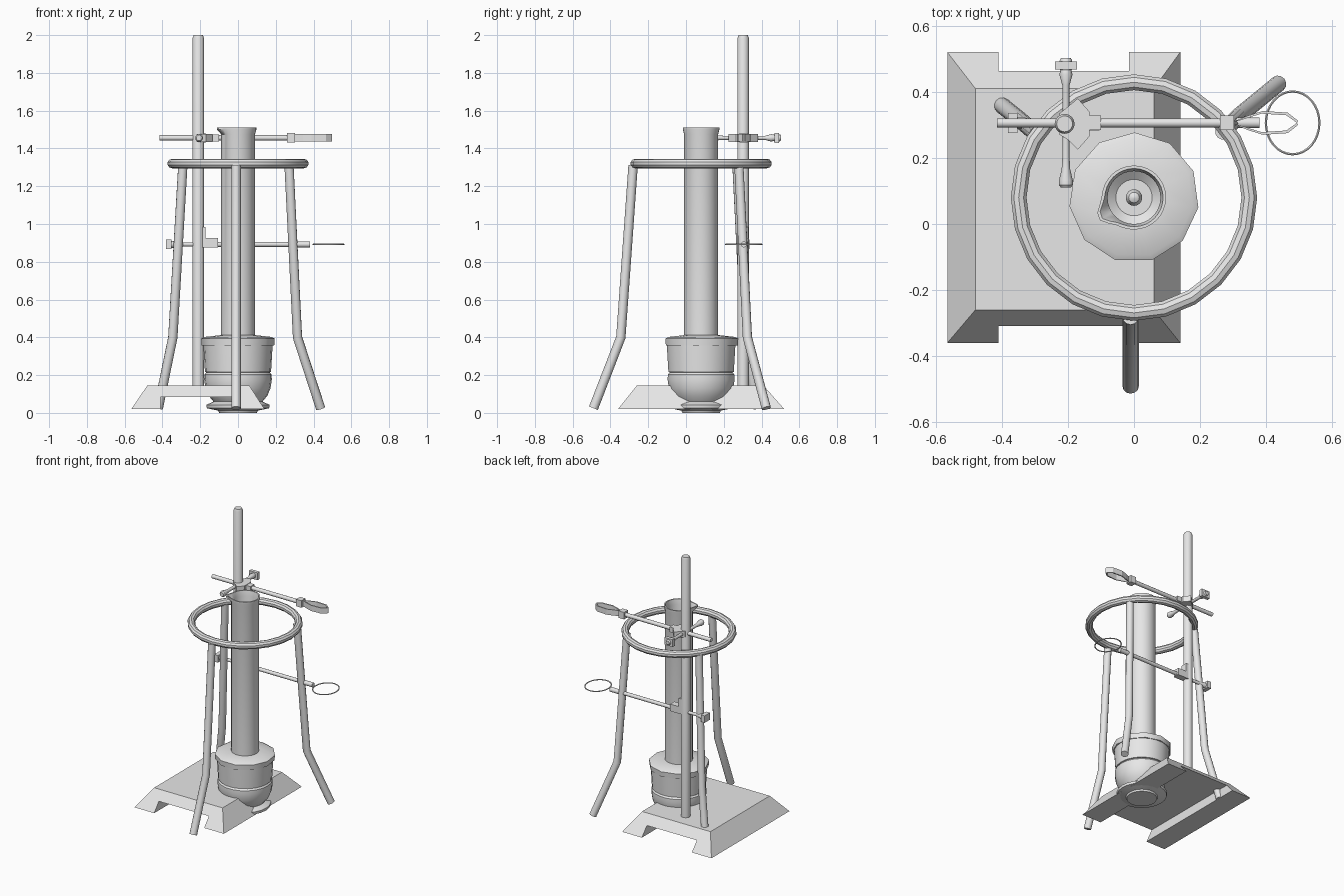
import bpy, bmesh, math
from mathutils import Vector

cube = bpy.data.objects.get("Cube")
if cube:
    bpy.data.objects.remove(cube, do_unlink=True)

grey = bpy.data.materials.new("light grey")
grey.use_nodes = True
grey.diffuse_color = (0.8, 0.8, 0.8, 1)
grey.node_tree.nodes["Principled BSDF"].inputs["Base Color"].default_value = (0.8, 0.8, 0.8, 1)

STAND = Vector((-0.21, 0.303, 0))   # stand rod axis
AXIS = Vector((0, 0.08, 0))         # pot, cylinder and tripod axis


def finish(name, bm, smooth=True):
    bmesh.ops.recalc_face_normals(bm, faces=bm.faces)
    mesh = bpy.data.meshes.new(name)
    bm.to_mesh(mesh)
    bm.free()
    mesh.materials.append(grey)
    obj = bpy.data.objects.new(name, mesh)
    bpy.context.collection.objects.link(obj)
    if smooth:
        bpy.ops.object.select_all(action='DESELECT')
        obj.select_set(True)
        bpy.context.view_layer.objects.active = obj
        bpy.ops.object.shade_smooth_by_angle(angle=math.radians(35))
    return obj


def lathe(name, profile, origin, axis=(0, 0, 1), sides=24, turn=0.0, shape=None):
    """Spin (radius, distance) points about an axis through origin."""
    bm = bmesh.new()
    rot = Vector((0, 0, 1)).rotation_difference(Vector(axis))
    rings = []
    for r, d in profile:
        ring = []
        for i in range(sides):
            a = turn + math.tau * i / sides
            rr = shape(r, d, a) if shape else r
            p = Vector((rr * math.cos(a), rr * math.sin(a), d))
            ring.append(bm.verts.new(rot @ p + Vector(origin)))
        rings.append(ring)
    for low, high in zip(rings, rings[1:]):
        for i in range(sides):
            j = (i + 1) % sides
            bm.faces.new((low[i], low[j], high[j], high[i]))
    bm.faces.new(rings[0])
    bm.faces.new(rings[-1])
    return finish(name, bm)


def rod(name, start, end, r, sides=12):
    d = Vector(end) - Vector(start)
    return lathe(name, [(r, 0), (r, d.length)], start, d.normalized(), sides)


def prism(name, outline, low, high):
    """Extrude an xy outline between two heights."""
    bm = bmesh.new()
    face = bm.faces.new([bm.verts.new((x, y, low)) for x, y in outline])
    out = bmesh.ops.extrude_face_region(bm, geom=[face])
    moved = [v for v in out["geom"] if isinstance(v, bmesh.types.BMVert)]
    bmesh.ops.translate(bm, verts=moved, vec=(0, 0, high - low))
    return finish(name, bm, False)


def box(name, low, high):
    (a, b, c), (d, e, f) = low, high
    return prism(name, [(a, b), (d, b), (d, e), (a, e)], c, f)


def tube(name, points, r, sides=12):
    """Sweep a round section along a polyline, mitred at the bends."""
    pts = [Vector(p) for p in points]
    dirs = [(b - a).normalized() for a, b in zip(pts, pts[1:])]
    bm = bmesh.new()
    rings = []
    for i, p in enumerate(pts):
        t = (dirs[max(i - 1, 0)] + dirs[min(i, len(dirs) - 1)]).normalized()
        u = t.cross(Vector((0, 0, 1))).normalized()
        v = t.cross(u)
        rings.append([bm.verts.new(p + r * (u * math.cos(math.tau * k / sides) + v * math.sin(math.tau * k / sides)))
                      for k in range(sides)])
    for a, b in zip(rings, rings[1:]):
        for k in range(sides):
            m = (k + 1) % sides
            bm.faces.new((a[k], a[m], b[m], b[k]))
    bm.faces.new(rings[0])
    bm.faces.new(rings[-1])
    return finish(name, bm)


def hoop(name, centre, rx, ry, r, segments, sides):
    bm = bmesh.new()
    rings = []
    for i in range(segments):
        a = math.tau * i / segments
        ring = []
        for k in range(sides):
            b = math.tau * (k + 0.5) / sides
            w = r * math.cos(b)
            p = Vector(((rx + w) * math.cos(a), (ry + w) * math.sin(a), r * math.sin(b)))
            ring.append(bm.verts.new(p + Vector(centre)))
        rings.append(ring)
    for i in range(segments):
        a, b = rings[i], rings[(i + 1) % segments]
        for k in range(sides):
            m = (k + 1) % sides
            bm.faces.new((a[k], a[m], b[m], b[k]))
    return finish(name, bm)


# Stand base: side profile across x, ends sloping inward, channel beneath
bm = bmesh.new()
section = [(-0.565, 0.02), (-0.41, 0.02), (-0.41, 0.085), (-0.015, 0.085),
           (-0.015, 0.02), (0.14, 0.02), (0.06, 0.145), (-0.48, 0.145)]
ends = []
for edge, slope in ((-0.36, 0.8), (0.52, -0.88)):
    ends.append([bm.verts.new((x, edge + slope * (z - 0.02), z)) for x, z in section])
for i in range(len(section)):
    j = (i + 1) % len(section)
    bm.faces.new((ends[0][i], ends[0][j], ends[1][j], ends[1][i]))
for end in ends:
    bm.faces.new(end)
finish("stand_base", bm, False)

# Stand rod
lathe("stand_rod", [(0.03, 0.12), (0.03, 1.985), (0.024, 2.0)], STAND)

# Tripod ring and bent legs
hoop("tripod_ring", AXIS + Vector((0, 0, 1.32)), 0.349, 0.349, 0.025, 24, 10)
legs = {
    "front": [(-0.01, -0.28, 1.31), (-0.01, -0.345, 0.4), (-0.01, -0.49, 0.025)],
    "left": [(0.27, 0.28, 1.31), (0.315, 0.325, 0.4), (0.437, 0.425, 0.025)],
    "right": [(-0.292, 0.27, 1.31), (-0.345, 0.315, 0.4), (-0.422, 0.377, 0.025)],
}
for side, path in legs.items():
    tube(side + "_tripod_leg", path, 0.025)

# Pot with overlapping upper wall, rounded bowl and flared foot
lathe("pot", [(0.1, 0), (0.105, 0.012), (0.135, 0.018), (0.165, 0.025), (0.167, 0.043),
              (0.13, 0.06), (0.155, 0.09), (0.172, 0.13), (0.179, 0.175), (0.178, 0.203),
              (0.168, 0.215), (0.175, 0.217), (0.184, 0.37)], AXIS, sides=22)
lathe("pot_lid", [(0.194, 0.357), (0.197, 0.393), (0.18, 0.402), (0.09, 0.412)],
      AXIS, sides=11, turn=math.radians(24))


# Open cylinder with a pouring lip
def lip(r, d, a):
    off = math.remainder(a - math.radians(210), math.tau)
    return r + (0.028 * math.exp(-(off / 0.3) ** 2) if d > 1.48 else 0)


lathe("measuring_cylinder", [(0.09, 0.4), (0.09, 1.475), (0.097, 1.5), (0.097, 1.512), (0.088, 1.512),
                             (0.08, 1.475), (0.08, 0.45), (0.055, 0.43)], AXIS, sides=32, shape=lip)
lathe("cylinder_floor_knob", [(0.008, 0.42), (0.025, 0.44), (0.025, 0.46), (0.016, 0.478), (0.004, 0.484)],
      AXIS, sides=16)

# Upper clamp: long rod, boss plate and cross screw
y, z = 0.306, 1.456
rod("upper_clamp_rod", (-0.415, y, z), (0.27, y, z), 0.014)
prism("upper_boss", [(-0.225, 0.27), (-0.2, 0.255), (-0.17, 0.225), (-0.135, 0.265), (-0.135, 0.34),
                     (-0.17, 0.38), (-0.2, 0.355), (-0.225, 0.335)], z - 0.021, z + 0.021)
box("upper_boss_stop", (-0.14, 0.284, z - 0.018), (-0.1, 0.328, z + 0.018))
lathe("upper_cross_screw", [(0.015, 0.11), (0.021, 0.118), (0.021, 0.132), (0.013, 0.165),
                            (0.011, 0.2), (0.011, 0.42), (0.02, 0.452), (0.016, 0.465)],
      (STAND.x + 0.004, 0, z), (0, 1, 0), 12)
x = STAND.x + 0.004
lathe("upper_wing_nut", [(0.014, 0.456), (0.019, 0.47), (0.019, 0.495), (0.014, 0.503)], (x, 0, z), (0, 1, 0), 12)
box("upper_nut_wings", (x - 0.033, 0.468, z - 0.026), (x + 0.033, 0.492, z + 0.026))

# Clamp head and two bowed fingers, mirrored about the rod
box("clamp_head", (0.26, y - 0.022, z - 0.025), (0.303, y + 0.022, z + 0.025))
bow = [(0.3, 0.003), (0.345, 0.022), (0.39, 0.036), (0.465, 0.031), (0.497, 0.006)]
for side, s in (("front", -1), ("back", 1)):
    outer = [(px, y + s * w) for px, w in bow]
    inner = [(px - 0.004, y + s * max(w - 0.008, 0)) for px, w in reversed(bow)]
    prism(side + "_clamp_finger", outer + inner, z - 0.02, z + 0.02)

# Lower holder: rod, boss, screw and thin support loop
z = 0.892
rod("lower_holder_rod", (-0.15, y, z), (0.32, y, z), 0.013)
rod("lower_holder_sleeve", (0.31, y, z), (0.38, y, z), 0.016)
box("lower_boss", (-0.19, 0.283, 0.875), (-0.105, 0.329, 0.925))
box("lower_boss_hook", (-0.2, 0.283, 0.875), (-0.172, 0.329, 0.985))
lathe("lower_screw", [(0.018, -0.36), (0.018, -0.335), (0.011, -0.315), (0.011, -0.2)], (0, y, z), (1, 0, 0), 12)
box("lower_nut_wings", (-0.382, y - 0.03, z - 0.025), (-0.352, y + 0.03, z + 0.025))
hoop("support_loop", (0.48, y, z), 0.081, 0.095, 0.004, 32, 6)
